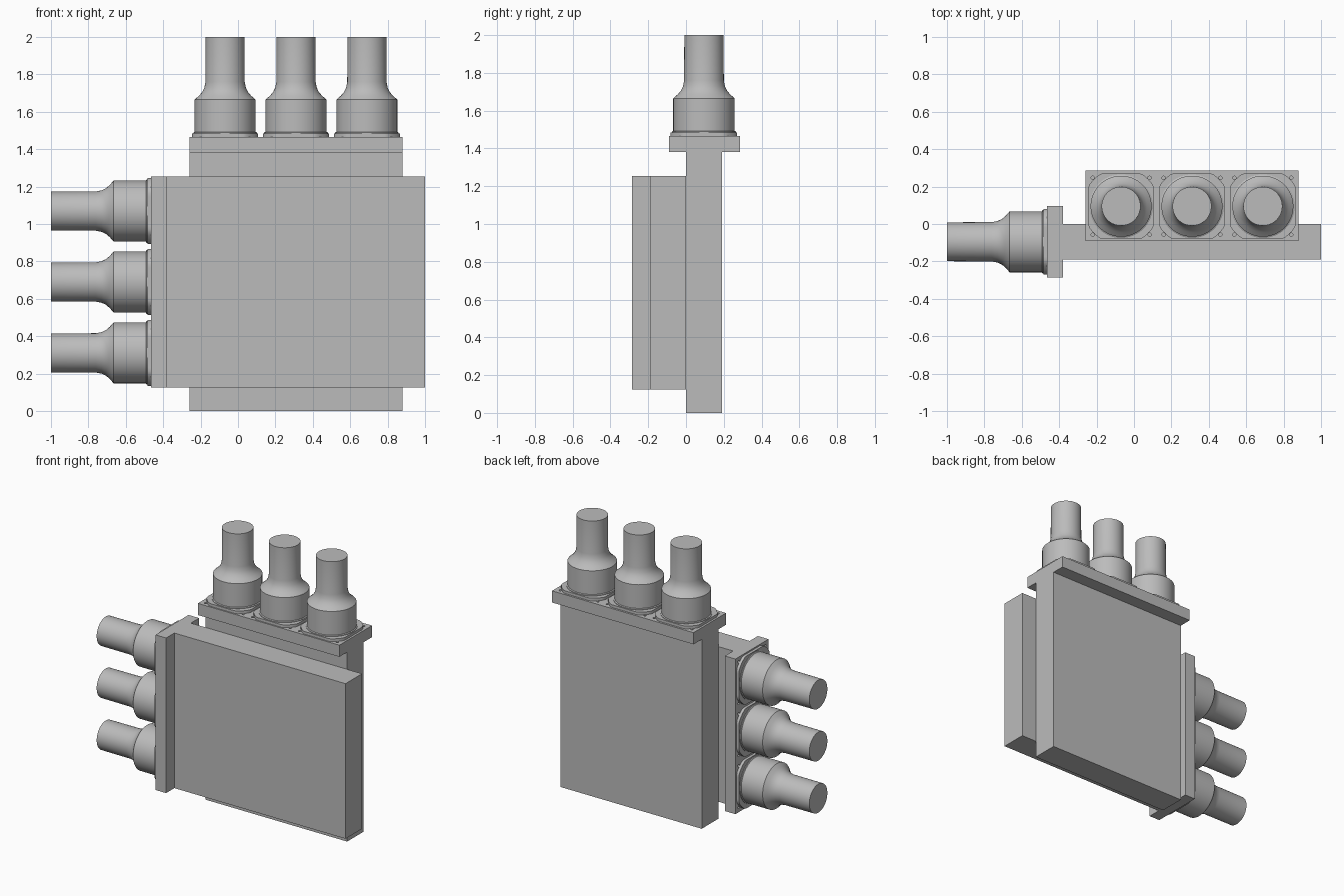
import bpy, bmesh, math
from mathutils import Matrix, Vector

cube = bpy.data.objects.get("Cube")
if cube:
    bpy.data.objects.remove(cube, do_unlink=True)

grey = bpy.data.materials.new("plain grey")
grey.use_nodes = True
COLOUR = (0.5, 0.5, 0.5, 1)
grey.diffuse_color = COLOUR
grey.node_tree.nodes["Principled BSDF"].inputs["Base Color"].default_value = COLOUR


def finish(bm, name, matrix=Matrix(), smooth=False):
    bmesh.ops.recalc_face_normals(bm, faces=bm.faces[:])
    mesh = bpy.data.meshes.new(name)
    bm.to_mesh(mesh)
    bm.free()
    mesh.materials.append(grey)
    obj = bpy.data.objects.new(name, mesh)
    bpy.context.collection.objects.link(obj)
    obj.matrix_world = matrix
    if smooth:
        bpy.ops.object.select_all(action='DESELECT')
        obj.select_set(True)
        bpy.context.view_layer.objects.active = obj
        bpy.ops.object.shade_smooth_by_angle(angle=math.radians(25))
    return obj


def box(name, low, high):
    low, high = Vector(low), Vector(high)
    bm = bmesh.new()
    bmesh.ops.create_cube(bm, size=1, matrix=Matrix.Translation((low + high) / 2)
                          @ Matrix.Diagonal((*(high - low), 1)))
    return finish(bm, name)


def stack(name, rings, matrix):
    """Skin a list of equal-length point rings and cap both ends."""
    bm = bmesh.new()
    loops = [[bm.verts.new(p) for p in ring] for ring in rings]
    n = len(loops[0])
    for a, b in zip(loops, loops[1:]):
        for i in range(n):
            j = (i + 1) % n
            bm.faces.new((a[i], a[j], b[j], b[i]))
    bm.faces.new(loops[0])
    bm.faces.new(loops[-1])
    return finish(bm, name, matrix, smooth=True)


def circle(r, z, n=64):
    return [(r * math.cos(2 * math.pi * i / n), r * math.sin(2 * math.pi * i / n), z)
            for i in range(n)]


def clipped_circle(r, half, z):
    return [(max(-half, min(half, x)), max(-half, min(half, y)), z)
            for x, y, z in circle(r, z)]


# Bushing: sleeve, curved shoulder and stem, measured from the flange face
PROFILE = [(0.17, 0.018), (0.17, 0.024), (0.163, 0.028), (0.163, 0.2), (0.139, 0.221),
           (0.122, 0.241), (0.111, 0.264), (0.105, 0.295), (0.104, 0.535)]


def bushing(name, matrix):
    stack(name + "_plate", [clipped_circle(0.205, 0.176, 0),
                            clipped_circle(0.205, 0.176, 0.02)], matrix)
    stack(name, [circle(r, z) for r, z in PROFILE], matrix)


def drill(flange, frames):
    """Cut four shallow screw holes around every bushing."""
    bm = bmesh.new()
    for frame in frames:
        for sx in (-1, 1):
            for sy in (-1, 1):
                bmesh.ops.create_cone(
                    bm, cap_ends=True, segments=16, radius1=0.009, radius2=0.009,
                    depth=0.06, matrix=frame @ Matrix.Translation((sx * 0.152, sy * 0.152, 0)))
    cutter = finish(bm, flange.name + "_hole_cutter")
    cutter.hide_render = True
    cutter.hide_viewport = True
    cutter.display_type = 'WIRE'
    mod = flange.modifiers.new("screw holes", 'BOOLEAN')
    mod.object = cutter
    mod.operation = 'DIFFERENCE'
    mod.solver = 'EXACT'


# Two crossed flat casings
box("rear_casing", (-0.26, 0, 0), (0.88, 0.19, 1.38))
box("front_casing", (-0.38, -0.19, 0.125), (1.0, 0, 1.255))

# Mounting flanges
top_flange = box("top_flange", (-0.26, -0.09, 1.38), (0.88, 0.285, 1.465))
side_flange = box("side_flange", (-0.465, -0.285, 0.125), (-0.38, 0.095, 1.255))

# Rows of three bushings, one pointing up and one pointing sideways
sideways = Matrix.Rotation(-math.pi / 2, 4, 'Y')
top_frames = [Matrix.Translation((0.31 + k * 0.379, 0.095, 1.465)) for k in (-1, 0, 1)]
side_frames = [Matrix.Translation((-0.465, -0.095, 0.69 + k * 0.379)) @ sideways
               for k in (-1, 0, 1)]
for i, (top, side) in enumerate(zip(top_frames, side_frames), 1):
    bushing(f"top_bushing_{i}", top)
    bushing(f"side_bushing_{i}", side)
drill(top_flange, top_frames)
drill(side_flange, side_frames)
